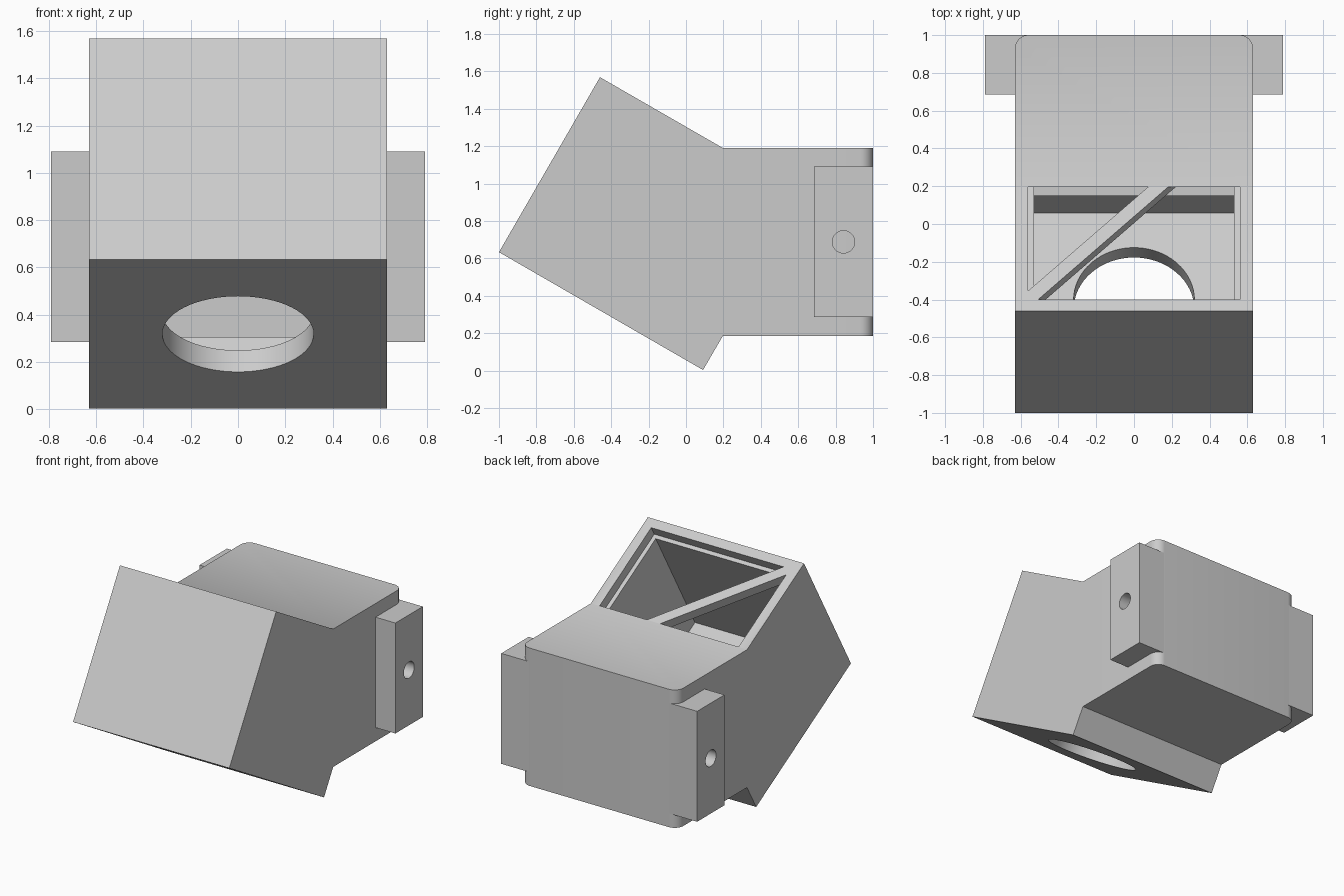
import bpy, bmesh, math
from mathutils import Vector

if "Cube" in bpy.data.objects:
    bpy.data.objects.remove(bpy.data.objects["Cube"])

C, S = math.cos(math.radians(30)), 0.5


def tilt(u, w):
    """Tilted-box coordinates (along base, up) to world y, z."""
    return (-1 + C * u + S * w, 0.633 - S * u + C * w)


def extrude(name, base, offset, round_rear=0):
    """Solid from a planar outline swept along an offset."""
    bm = bmesh.new()
    face = bm.faces.new([bm.verts.new(p) for p in base])
    ext = bmesh.ops.extrude_face_region(bm, geom=[face])
    moved = [g for g in ext["geom"] if isinstance(g, bmesh.types.BMVert)]
    bmesh.ops.translate(bm, vec=offset, verts=moved)
    bmesh.ops.recalc_face_normals(bm, faces=bm.faces)
    if round_rear:
        edges = [e for e in bm.edges
                 if all(v.co.y > 0.999 for v in e.verts)
                 and abs(e.verts[0].co.z - e.verts[1].co.z) > 0.1]
        bmesh.ops.bevel(bm, geom=edges, offset=round_rear, segments=10,
                        profile=0.5, affect='EDGES')
    mesh = bpy.data.meshes.new(name)
    bm.to_mesh(mesh)
    bm.free()
    ob = bpy.data.objects.new(name, mesh)
    bpy.context.collection.objects.link(ob)
    return ob


def side_profile(name, yz, half, **kw):
    return extrude(name, [(-half, y, z) for y, z in yz], (2 * half, 0, 0), **kw)


def cut(target, cutter):
    mod = target.modifiers.new("cut", 'BOOLEAN')
    mod.operation, mod.solver, mod.object = 'DIFFERENCE', 'EXACT', cutter
    bpy.context.view_layer.objects.active = target
    bpy.ops.object.modifier_apply(modifier=mod.name)
    bpy.data.objects.remove(cutter)


def smooth(ob):
    bpy.ops.object.select_all(action='DESELECT')
    ob.select_set(True)
    bpy.context.view_layer.objects.active = ob
    bpy.ops.object.shade_smooth_by_angle(angle=math.radians(30))


# housing: tilted box merged with the upright rear box
H, L = 1.08, 1.26
housing = side_profile("housing", [
    tilt(0, 0), tilt(0, H), (0.197, 1.19), (1, 1.19),
    (1, 0.185), (0.197, 0.185), tilt(L, 0)], 0.63, round_rear=0.07)

# tilted cavity and its wider rim recess, open only in front of the rear roof
mouth = 0.756
for half, lo, w0 in ((0.53, 0.10, 0.105), (0.56, 0.07, H - 0.07)):
    pts = [(lo, w0), (L - lo, w0), (L - lo, H), (mouth, H),
           (mouth - 0.1, H + 0.2), (lo, H + 0.2)]
    cut(housing, side_profile("cavity_cutter", [tilt(*p) for p in pts], half))

# rear chamber
cut(housing, side_profile("chamber_cutter", [
    (0.15, 0.255), (0.93, 0.255), (0.93, 1.12), (0.31, 1.12), (0.15, 1.0)], 0.56))

# round port in the tilted base
ring = [(0.32 * math.cos(a), 0.63 + 0.32 * math.sin(a))
        for a in (2 * math.pi * i / 64 for i in range(64))]
cut(housing, extrude("port_cutter", [(x, *tilt(u, -0.1)) for x, u in ring],
                     Vector((0, S, C)) * 0.3))
smooth(housing)

# diagonal bar across the rim
bar = [(-0.56, 0.07), (-0.507, 0.07), (0.56, 1.137),
       (0.56, 1.19), (0.507, 1.19), (-0.56, 0.123)]
extrude("diagonal_bar", [(x, *tilt(u, H - 0.07)) for x, u in bar],
        Vector((0, S, C)) * 0.07)

# mounting ears with a bolt hole each
for side, label in ((-1, "left"), (1, "right")):
    ear = extrude(label + "_ear", [
        (side * 0.565, y, z) for y, z in
        ((0.685, 0.285), (1, 0.285), (1, 1.09), (0.685, 1.09))],
        (side * 0.225, 0, 0))
    hole = [(side * 0.63, 0.842 + 0.06 * math.cos(a), 0.688 + 0.06 * math.sin(a))
            for a in (2 * math.pi * i / 32 for i in range(32))]
    cut(ear, extrude("bolt_cutter", hole, (side * 0.3, 0, 0)))
    smooth(ear)
